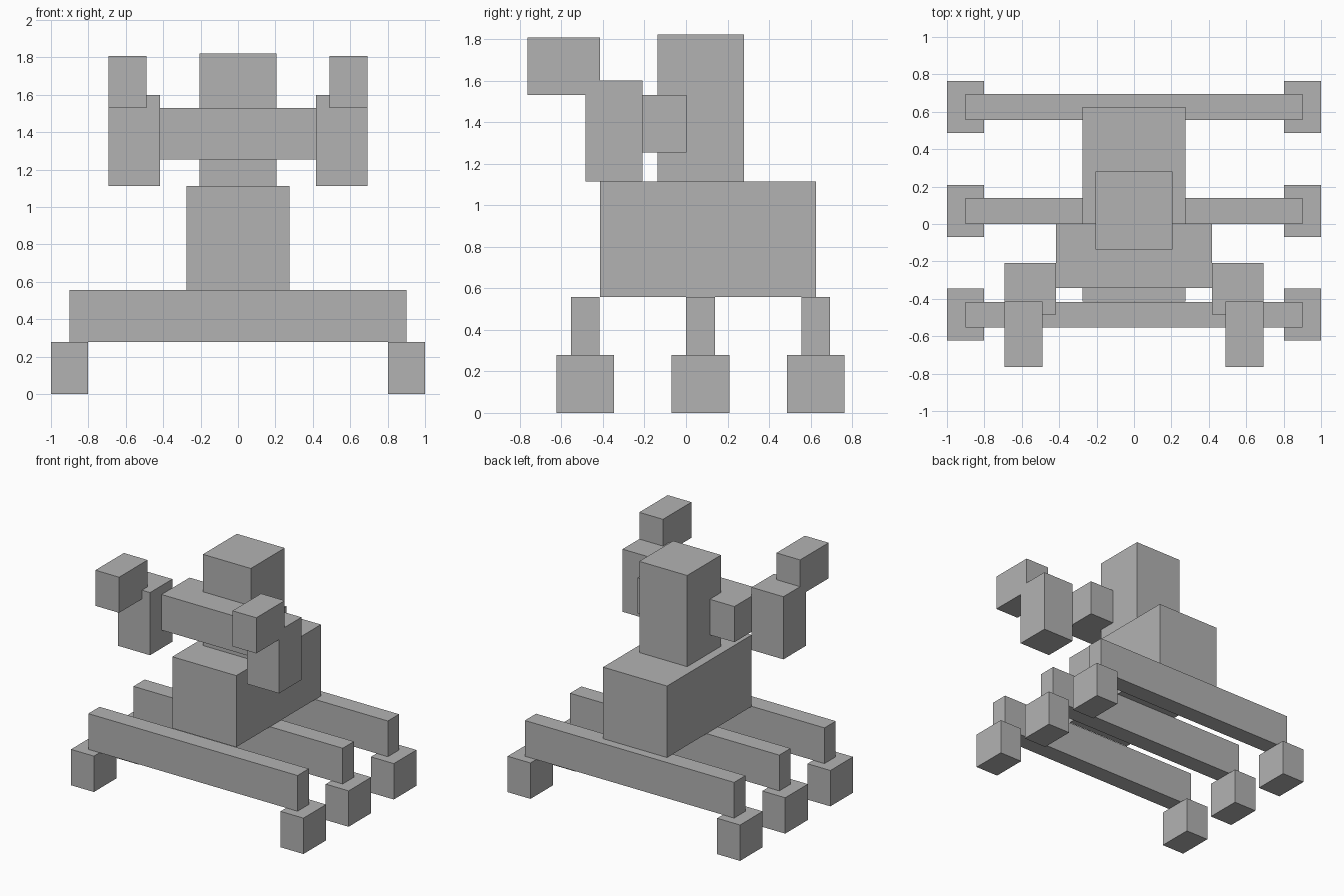
import bpy
import bmesh

default = bpy.data.objects.get("Cube")
if default:
    bpy.data.objects.remove(default, do_unlink=True)

# Single flat colour
grey = bpy.data.materials.new("plain grey")
grey.use_nodes = True
colour = (0.45, 0.45, 0.45, 1)
grey.diffuse_color = colour
grey.node_tree.nodes["Principled BSDF"].inputs["Base Color"].default_value = colour


def box(name, xs, ys, zs):
    """Axis-aligned box given its extents on each axis."""
    bm = bmesh.new()
    bmesh.ops.create_cube(bm, size=1)
    for v in bm.verts:
        v.co = [lo if c < 0 else hi for c, (lo, hi) in zip(v.co, (xs, ys, zs))]
    mesh = bpy.data.meshes.new(name)
    bm.to_mesh(mesh)
    bm.free()
    mesh.materials.append(grey)
    obj = bpy.data.objects.new(name, mesh)
    bpy.context.collection.objects.link(obj)


def pair(name, xs, ys, zs):
    """The same box on the left (+x) and right (-x)."""
    box("left_" + name, xs, ys, zs)
    box("right_" + name, (-xs[1], -xs[0]), ys, zs)


# Three rows of legs: a cross beam with a foot under each end
for row, y in (("front", -0.485), ("middle", 0.07), ("rear", 0.625)):
    box(row + "_leg_beam", (-0.9, 0.9), (y - 0.069, y + 0.069), (0.279, 0.557))
    pair(row + "_foot", (0.803, 1.0), (y - 0.139, y + 0.139), (0, 0.279))

# Body and upright torso
box("body", (-0.275, 0.275), (-0.414, 0.626), (0.557, 1.113))
box("torso", (-0.206, 0.206), (-0.137, 0.28), (1.113, 1.822))

# Shoulder bar with forearms and raised claws
box("shoulder_bar", (-0.418, 0.418), (-0.342, 0.002), (1.254, 1.531))
pair("forearm", (0.418, 0.692), (-0.484, -0.209), (1.113, 1.6))
pair("claw", (0.488, 0.692), (-0.764, -0.414), (1.531, 1.808))
